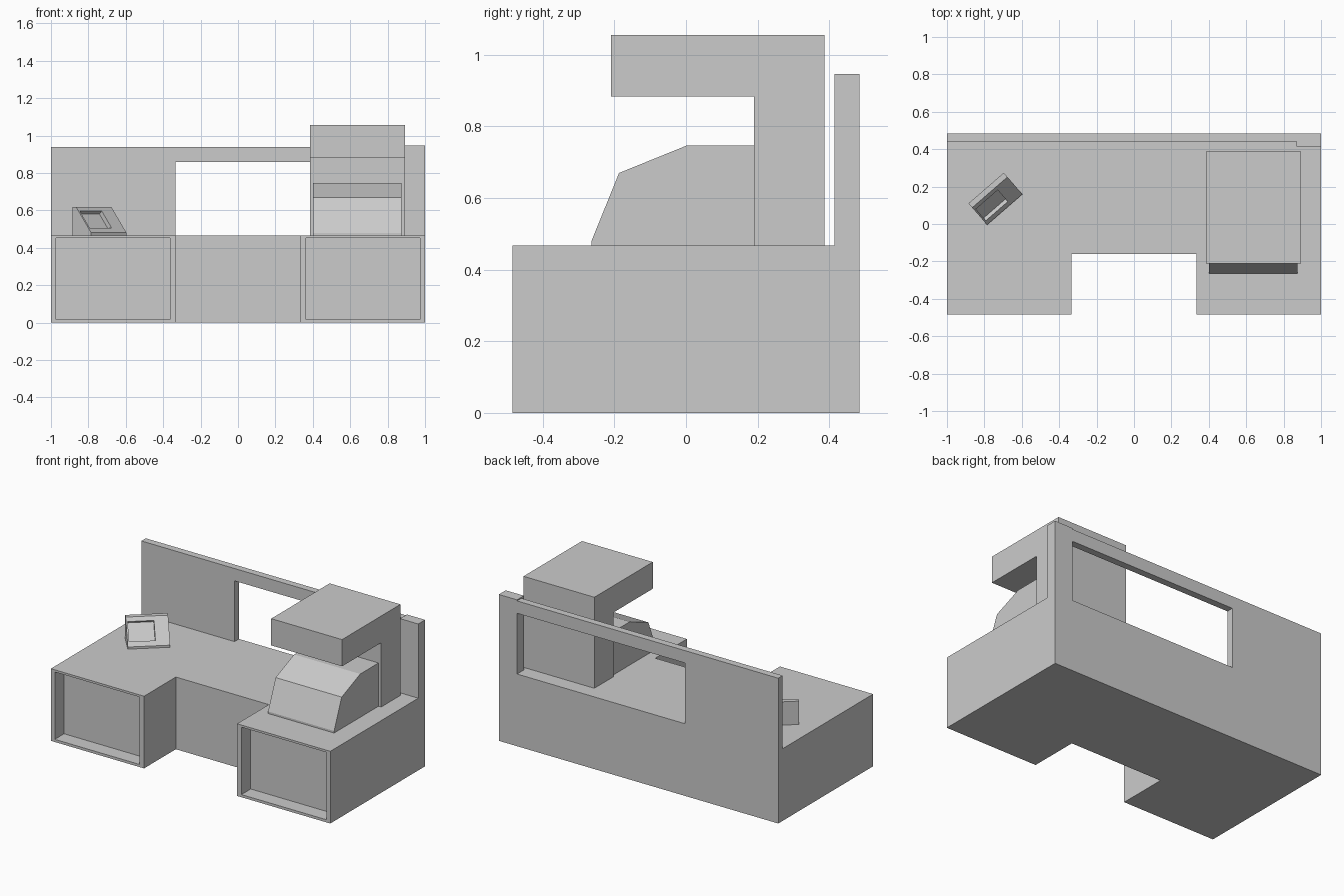
import bpy, bmesh
from math import radians
from mathutils import Vector

if "Cube" in bpy.data.objects:
    bpy.data.objects.remove(bpy.data.objects["Cube"])

TOP = 0.467  # desk surface height


def prism(name, pts, axis, lo, hi, recesses=()):
    """Extrude a 2D outline along an axis, then sink panels into chosen faces."""
    bm = bmesh.new()

    def place(p):
        c = list(p)
        c.insert(axis, lo)
        return Vector(c)

    face = bm.faces.new([bm.verts.new(place(p)) for p in pts])
    ext = bmesh.ops.extrude_face_region(bm, geom=[face])
    step = Vector((0, 0, 0))
    step[axis] = hi - lo
    bmesh.ops.translate(bm, vec=step,
                        verts=[g for g in ext["geom"] if isinstance(g, bmesh.types.BMVert)])
    bmesh.ops.recalc_face_normals(bm, faces=bm.faces[:])
    for r in recesses:
        sink(bm, *r)
    me = bpy.data.meshes.new(name)
    bm.to_mesh(me)
    bm.free()
    ob = bpy.data.objects.new(name, me)
    bpy.context.collection.objects.link(ob)
    return ob


def sink(bm, near, x0, x1, z0, z1, depth):
    """Recess the face centred closest to a point, within the given x and z limits."""
    f = min(bm.faces, key=lambda q: (q.calc_center_median() - Vector(near)).length)
    n = f.normal.copy()
    cos = [v.co.copy() for v in f.verts]
    lowv, highv = min(cos, key=lambda c: c.z), max(cos, key=lambda c: c.z)
    midx = sum(c.x for c in cos) / 4
    midz = (lowv.z + highv.z) / 2
    rim = []
    for c in cos:
        z = z0 if c.z < midz else z1
        t = (z - lowv.z) / (highv.z - lowv.z)
        y = lowv.y + t * (highv.y - lowv.y)
        rim.append(Vector((x0 if c.x < midx else x1, y, z)))
    outer = f.verts[:]
    bm.faces.remove(f)
    mid = [bm.verts.new(p) for p in rim]
    back = [bm.verts.new(p - n * depth) for p in rim]
    for i in range(4):
        j = (i + 1) % 4
        bm.faces.new((outer[i], outer[j], mid[j], mid[i]))
        bm.faces.new((mid[i], mid[j], back[j], back[i]))
    bm.faces.new(back)


def rect(a0, a1, b0, b1):
    return [(a0, b0), (a1, b0), (a1, b1), (a0, b1)]


# U-shaped desk with a recessed panel on each pedestal front
half = [(0.333, -0.16), (0.333, -0.485), (1, -0.485), (1, 0.485)]
outline = half + [(-x, y) for x, y in reversed(half)]
prism("desk", outline, 2, 0, TOP, [
    ((-0.667, -0.485, 0.23), -0.972, -0.364, 0.017, 0.453, 0.095),
    ((0.667, -0.485, 0.23), 0.364, 0.972, 0.017, 0.453, 0.095)])

# Back screen with window opening, and its thicker end post
prism("back_screen", [(-1, TOP), (-0.333, TOP), (-0.333, 0.86), (0.87, 0.86),
                      (0.87, 0.94), (-1, 0.94)], 1, 0.44, 0.485)
prism("end_post", rect(0.87, 1, TOP, 0.947), 1, 0.415, 0.485)

# Machine: overhanging head on a rear column, sloped console below
prism("machine_body", [(0.387, TOP), (0.387, 1.056), (-0.21, 1.056), (-0.21, 0.883),
                       (0.19, 0.883), (0.19, TOP)], 0, 0.385, 0.892)
prism("machine_console", [(0.19, TOP), (-0.264, TOP), (-0.264, 0.48), (-0.187, 0.67),
                          (0.003, 0.747), (0.19, 0.747)], 0, 0.4, 0.873)

# Small angled desk terminal with a recessed screen
terminal = prism("desk_terminal", [(0, TOP), (-0.152, TOP), (-0.152, 0.481),
                                   (-0.03, 0.618), (0, 0.618)], 0, 0, 0.25, [
    ((0.125, -0.091, 0.55), 0.01, 0.165, 0.505, 0.597, 0.025)])
terminal.location = (-0.885, 0.11, 0)
terminal.rotation_euler.z = radians(41)
